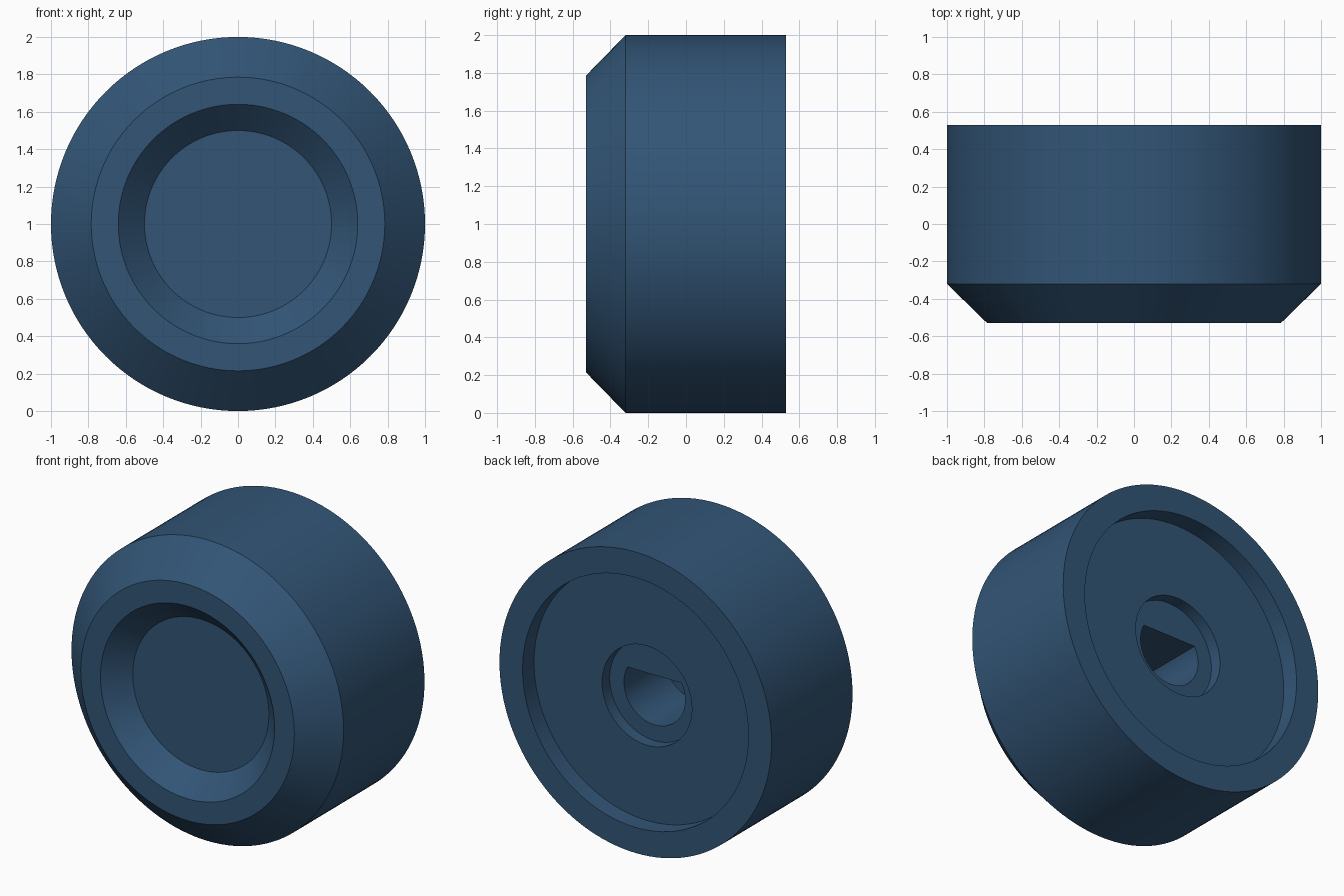
import bpy, bmesh, math

if "Cube" in bpy.data.objects:
    bpy.data.objects.remove(bpy.data.objects["Cube"])

SEGMENTS = 128
FLAT_STEP = 10          # ring step where the shaft flat begins
SHAFT_R = 0.225
FLAT_Z = SHAFT_R * math.sin(2 * math.pi * FLAT_STEP / SEGMENTS)

blue = bpy.data.materials.new("dark_blue_plastic")
blue.diffuse_color = (0.032, 0.091, 0.182, 1)
blue.use_nodes = True
blue.node_tree.nodes["Principled BSDF"].inputs["Base Color"].default_value = blue.diffuse_color

# Rings as (radius, y, has_flat), from the front dish floor round to the shaft hole
profile = [
    (0.50, -0.39, False),     # dish floor
    (0.64, -0.53, False),     # dish rim
    (0.785, -0.53, False),    # front face
    (1.00, -0.32, False),     # chamfer
    (1.00, 0.53, False),      # grip
    (0.83, 0.53, False),      # back rim
    (0.83, 0.41, False),      # back recess
    (0.33, 0.41, False),      # hub recess
    (0.33, 0.33, False),
    (SHAFT_R, 0.33, True),    # D-shaped shaft hole
    (SHAFT_R, -0.10, True),
]

bm = bmesh.new()


def ring(radius, y, has_flat):
    verts = []
    for i in range(SEGMENTS):
        a = 2 * math.pi * i / SEGMENTS
        z = radius * math.sin(a)
        if has_flat:
            z = min(z, FLAT_Z)
        verts.append(bm.verts.new((radius * math.cos(a), y, 1 + z)))
    return verts


rings = [ring(*p) for p in profile]
for a, b in zip(rings, rings[1:]):
    for i in range(SEGMENTS):
        j = (i + 1) % SEGMENTS
        bm.faces.new((a[i], a[j], b[j], b[i]))

# Dish floor and hole bottom
bm.faces.new(rings[0])
bm.faces.new(rings[-1])
bmesh.ops.recalc_face_normals(bm, faces=bm.faces)

mesh = bpy.data.meshes.new("knob_body")
bm.to_mesh(mesh)
bm.free()
mesh.materials.append(blue)
knob = bpy.data.objects.new("knob_body", mesh)
bpy.context.collection.objects.link(knob)
bpy.context.view_layer.objects.active = knob
knob.select_set(True)
bpy.ops.object.shade_smooth_by_angle(angle=math.radians(30))
